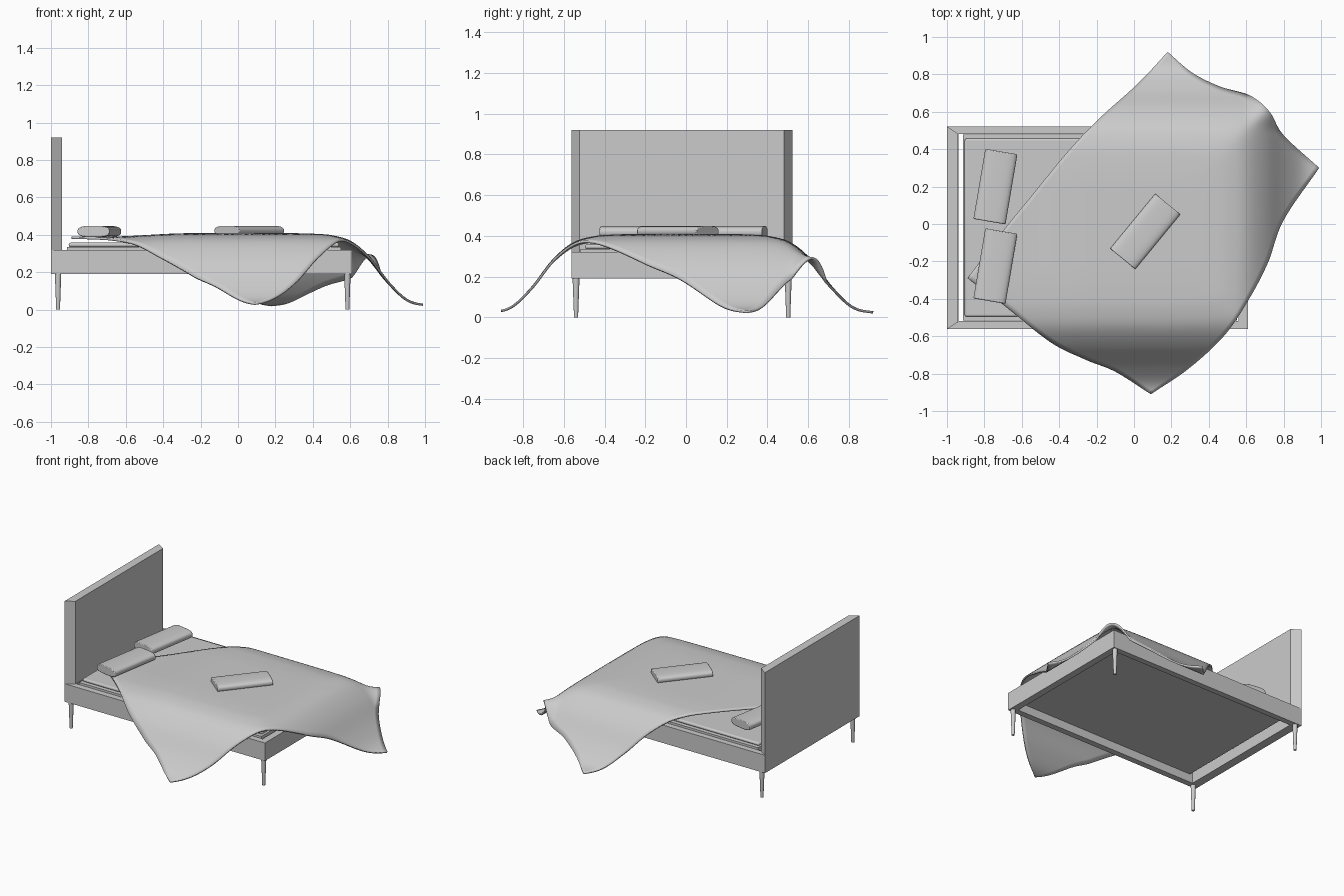
import bpy, bmesh, math
from mathutils import Vector, Matrix

if "Cube" in bpy.data.objects:
    bpy.data.objects.remove(bpy.data.objects["Cube"])


def make_object(name, bm):
    bmesh.ops.recalc_face_normals(bm, faces=bm.faces[:])
    me = bpy.data.meshes.new(name)
    bm.to_mesh(me)
    bm.free()
    ob = bpy.data.objects.new(name, me)
    bpy.context.collection.objects.link(ob)
    return ob


def smooth(ob, deg=35):
    bpy.ops.object.select_all(action='DESELECT')
    ob.select_set(True)
    bpy.context.view_layer.objects.active = ob
    bpy.ops.object.shade_smooth_by_angle(angle=math.radians(deg))


def prism(name, pts, z0, z1, matrix=None):
    """Extrude a flat outline from z0 to z1."""
    bm = bmesh.new()
    f = bm.faces.new([bm.verts.new((x, y, z0)) for x, y in pts])
    r = bmesh.ops.extrude_face_region(bm, geom=[f])
    top = [v for v in r['geom'] if isinstance(v, bmesh.types.BMVert)]
    bmesh.ops.translate(bm, verts=top, vec=(0, 0, z1 - z0))
    if matrix:
        bm.transform(matrix)
    return make_object(name, bm)


def rect(x0, x1, y0, y1):
    return [(x0, y0), (x1, y0), (x1, y1), (x0, y1)]


def spline(pts, t):
    """Smooth curve through evenly spaced points, t in 0..1."""
    p = [Vector(q) for q in pts]
    p = [2 * p[0] - p[1]] + p + [2 * p[-1] - p[-2]]
    s = min(max(t, 0), 1) * (len(pts) - 1)
    i = min(int(s), len(pts) - 2)
    u = s - i
    a, b, c, d = p[i:i + 4]
    return 0.5 * (2 * b + (c - a) * u + (2 * a - 5 * b + 4 * c - d) * u * u
                  + (3 * b - a - 3 * c + d) * u ** 3)


# Mitred frame rails
outer = rect(-1.0, 0.61, -0.562, 0.522)
inner = rect(-0.937, 0.56, -0.518, 0.48)
for i, side in enumerate(("front", "foot", "back", "head")):
    j = (i + 1) % 4
    prism(side + "_rail", [outer[i], outer[j], inner[j], inner[i]], 0.19, 0.32)

# Headboard with angled side faces
prism("headboard", [(-1, -0.562), (-0.94, -0.524), (-0.94, 0.482), (-1, 0.522)], 0.32, 0.92)

# Slat base and mattress
prism("bed_base", rect(-0.914, 0.55, -0.517, 0.479), 0.25, 0.335)
mattress = prism("mattress", rect(-0.905, 0.54, -0.495, 0.457), 0.335, 0.358)
bev = mattress.modifiers.new("Bevel", 'BEVEL')
bev.width, bev.segments = 0.01, 3
smooth(mattress)

# Tapered legs
for x, xn in ((-0.962, "head"), (0.585, "foot")):
    for y, yn in ((-0.54, "front"), (0.502, "back")):
        bm = bmesh.new()
        bmesh.ops.create_cone(bm, cap_ends=True, segments=20, radius1=0.01,
                              radius2=0.017, depth=0.19,
                              matrix=Matrix.Translation((x, y, 0.095)))
        smooth(make_object(f"{xn}_{yn}_leg", bm))


# Pillows: soft rounded section extruded along the length
def pillow(name, x, y, z, height, turn):
    section = []
    for k in range(32):
        a = 2 * math.pi * k / 32
        c, s = math.cos(a), math.sin(a)
        section.append((0.087 * math.copysign(abs(c) ** 0.6, c),
                        height / 2 * math.copysign(abs(s) ** 0.7, s)))
    m = (Matrix.Translation((x, y, z + height / 2))
         @ Matrix.Rotation(math.radians(turn), 4, 'Z')
         @ Matrix.Rotation(math.radians(90), 4, 'X'))
    ob = prism(name, section, -0.19, 0.19, m)
    b = ob.modifiers.new("Bevel", 'BEVEL')
    b.width, b.segments, b.limit_method, b.angle_limit = 0.005, 2, 'ANGLE', math.radians(50)
    smooth(ob)


pillow("back_pillow", -0.741, 0.20, 0.388, 0.06, -9.6)
pillow("front_pillow", -0.741, -0.225, 0.388, 0.06, -9.6)
pillow("throw_pillow", 0.06, -0.04, 0.395, 0.053, -39.4)

# Blanket: plan outline filled as a patch, then dropped over the bed edges
head_edge = [(-.89, -.29), (-.715, -.055), (-.54, .16), (-.36, .38), (-.19, .56), (.02, .75), (.18, .92)]
foot_edge = [(.09, -.91), (.29, -.775), (.48, -.60), (.61, -.41), (.715, -.21), (.80, .02), (.99, .30)]
near_edge = [(-.89, -.29), (-.70, -.43), (-.45, -.63), (-.256, -.727), (-.10, -.79), (.09, -.91)]
far_edge = [(.18, .92), (.31, .81), (.46, .735), (.62, .687), (.725, .60), (.80, .475), (.99, .30)]
drop = [(0, h) for h in (.409, .406, .397, .365, .28, .15, .055, .03, .027)]


def soft_max(a, b, k=0.07):
    return 0.5 * (a + b + math.hypot(a - b, k))


def height(x, y):
    a, b = x - 0.61, soft_max(-0.562 - y, y - 0.522)
    d = soft_max(a, b) - 5 * max(a, 0) * max(b, 0)
    w = min(max((-x - 0.25) / 0.45, 0), 1)
    return spline(drop, (d + 0.3) / 0.8).y - 0.018 * w * w * (3 - 2 * w)


N = 64
bm = bmesh.new()
A, B, D, C = [Vector(p) for p in (head_edge[0], head_edge[-1], foot_edge[0], foot_edge[-1])]
grid = []
for i in range(N + 1):
    u = i / N
    near, far = spline(near_edge, u), spline(far_edge, u)
    row = []
    for j in range(N + 1):
        v = j / N
        p = ((1 - v) * near + v * far
             + (1 - u) * spline(head_edge, v) + u * spline(foot_edge, v)
             - (1 - u) * ((1 - v) * A + v * B) - u * ((1 - v) * D + v * C))
        row.append(bm.verts.new((p.x, p.y, height(p.x, p.y))))
    grid.append(row)
for i in range(N):
    for j in range(N):
        bm.faces.new((grid[i][j], grid[i + 1][j], grid[i + 1][j + 1], grid[i][j + 1]))
blanket = make_object("blanket", bm)
if blanket.data.polygons[N * N // 2].normal.z < 0:
    blanket.data.flip_normals()
sol = blanket.modifiers.new("Solidify", 'SOLIDIFY')
sol.thickness, sol.offset = 0.012, -1
smooth(blanket, 40)
